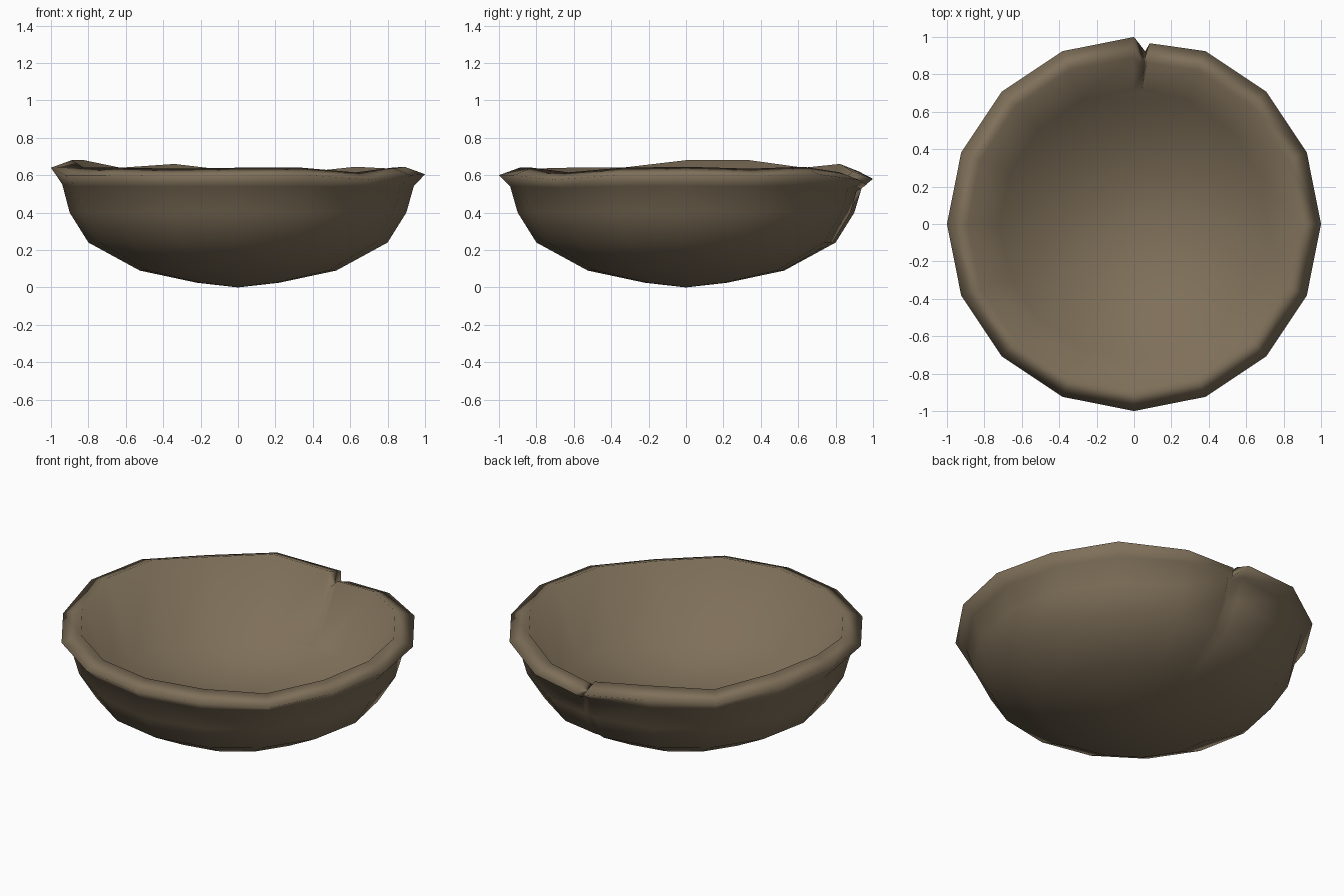
import bpy, bmesh
from math import cos, sin, radians

if "Cube" in bpy.data.objects:
    bpy.data.objects.remove(bpy.data.objects["Cube"])

# Wall profile (radius, height, rim influence, crack influence), outside bottom to inside floor
PROFILE = [
    (0.22, 0.025, 0, 0), (0.525, 0.09, 0, 0.1), (0.80, 0.24, 0, 0.2),
    (0.90, 0.40, 0, 0.35), (0.94, 0.54, 0.3, 0.6),
    (1.00, 0.60, 1, 1.0), (0.89, 0.64, 1, 1.0), (0.72, 0.22, 0, 0.1),
]

# Uneven rim height for the 16 sides, counter-clockwise from +x
RIM = [0.645, 0.635, 0.645, 0.615, 0.62, 0.66, 0.64, 0.68,
       0.68, 0.64, 0.64, 0.635, 0.64, 0.64, 0.615, 0.64]

# Columns: angle, rim offset, radius scale at crack
columns = [(22.5 * i, z - 0.64, 1.0) for i, z in enumerate(RIM)]
columns[4:4] = [(85.0, -0.05, 0.97), (86.3, -0.08, 0.925)]

bm = bmesh.new()
rings = []
for r, z, rim, crack in PROFILE:
    ring = []
    for deg, dz, scale in columns:
        a = radians(deg)
        # Crack columns lie on the straight side before being pushed in
        chord = cos(radians(11.25)) / cos(radians(deg - 78.75)) if scale < 1 else 1.0
        rr = r * (chord + (scale - chord) * crack)
        ring.append(bm.verts.new((rr * cos(a), rr * sin(a), z + dz * rim)))
    rings.append(ring)

n = len(columns)
for lo, hi in zip(rings, rings[1:]):
    for i in range(n):
        j = (i + 1) % n
        bm.faces.new((lo[i], lo[j], hi[j], hi[i]))

# Pointed underside and flat inner floor
tip = bm.verts.new((0, 0, 0))
for i in range(n):
    bm.faces.new((tip, rings[0][i], rings[0][(i + 1) % n]))
bm.faces.new(rings[-1])

bmesh.ops.recalc_face_normals(bm, faces=bm.faces)
for f in bm.faces:
    f.smooth = True
mesh = bpy.data.meshes.new("cracked_bowl")
bm.to_mesh(mesh)
bm.free()

# Brown clay
clay = bpy.data.materials.new("clay")
clay.diffuse_color = (0.21, 0.16, 0.10, 1)
clay.use_nodes = True
clay.node_tree.nodes["Principled BSDF"].inputs["Base Color"].default_value = clay.diffuse_color
mesh.materials.append(clay)
bowl = bpy.data.objects.new("cracked_bowl", mesh)
bpy.context.collection.objects.link(bowl)
